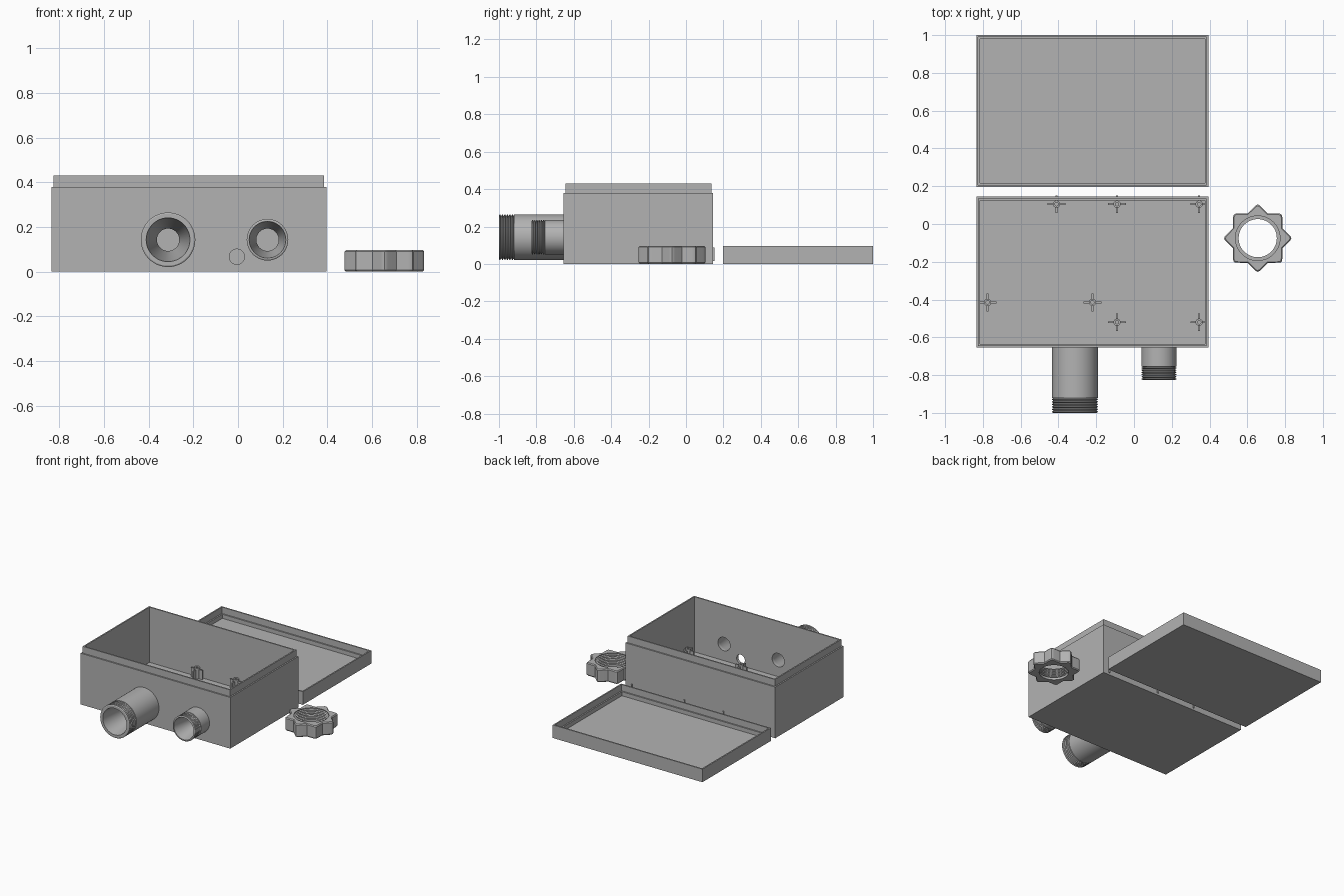
import bpy, bmesh, math
from mathutils import Vector

if "Cube" in bpy.data.objects:
    bpy.data.objects.remove(bpy.data.objects["Cube"])

grey = bpy.data.materials.new("grey plastic")
grey.diffuse_color = (0.45, 0.45, 0.45, 1)
grey.use_nodes = True
grey.node_tree.nodes["Principled BSDF"].inputs["Base Color"].default_value = grey.diffuse_color


def loft(name, rings, loop=False, smooth=False, loc=(0, 0, 0), rot=(0, 0, 0)):
    """Skin equal-length rings; cap the ends, or join last to first."""
    bm = bmesh.new()
    vs = [[bm.verts.new(p) for p in r] for r in rings]
    n = len(rings[0])
    pairs = list(zip(vs, vs[1:])) + ([(vs[-1], vs[0])] if loop else [])
    for a, b in pairs:
        for i in range(n):
            j = (i + 1) % n
            bm.faces.new((a[i], a[j], b[j], b[i]))
    if not loop:
        bm.faces.new(vs[0])
        bm.faces.new(vs[-1])
    bmesh.ops.recalc_face_normals(bm, faces=bm.faces[:])
    me = bpy.data.meshes.new(name)
    bm.to_mesh(me)
    bm.free()
    me.materials.append(grey)
    ob = bpy.data.objects.new(name, me)
    bpy.context.collection.objects.link(ob)
    ob.location, ob.rotation_euler = loc, rot
    if smooth:
        bpy.ops.object.select_all(action='DESELECT')
        ob.select_set(True)
        bpy.context.view_layer.objects.active = ob
        bpy.ops.object.shade_smooth_by_angle(angle=math.radians(25))
    return ob


def circle(r, z, n=48):
    return [(r * math.cos(2 * math.pi * i / n), r * math.sin(2 * math.pi * i / n), z)
            for i in range(n)]


def lathe(name, profile, n=48, **kw):
    return loft(name, [circle(r, z, n) for r, z in profile], **kw)


def tray(name, x0, x1, y0, y1, steps):
    """Open rectangular tray from (inset, height) steps."""
    return loft(name, [[(x0 + d, y0 + d, z), (x1 - d, y0 + d, z),
                        (x1 - d, y1 - d, z), (x0 + d, y1 - d, z)] for d, z in steps])


def cut(target, cutter):
    m = target.modifiers.new("cut", 'BOOLEAN')
    m.operation, m.solver, m.object = 'DIFFERENCE', 'EXACT', cutter
    cutter.hide_render = True
    cutter.hide_set(True)


def thread(r, depth, z0, z1, turns):
    """Sawtooth ridges between two heights."""
    p = (z1 - z0) / turns
    pts = []
    for i in range(turns):
        z = z0 + i * p
        pts += [(r - depth, z + 0.1 * p), (r, z + 0.5 * p), (r, z + 0.7 * p)]
    return pts


# Box with a stepped lip, and its lid lying open side up
box = tray("box", -0.835, 0.395, -0.655, 0.145,
           [(0, 0), (0, 0.38), (0.01, 0.38), (0.01, 0.43), (0.02, 0.43), (0.02, 0.02)])
tray("lid", -0.835, 0.395, 0.197, 1.0,
     [(0, 0), (0, 0.097), (0.01, 0.097), (0.01, 0.05), (0.02, 0.05), (0.02, 0.02)])

# Wall openings
FRONT = (math.pi / 2, 0, 0)
for label, x, z, r in (("large", -0.313, 0.143, 0.05), ("small", 0.132, 0.143, 0.05),
                       ("drain", -0.005, 0.067, 0.034)):
    cut(box, lathe(label + "_hole_cutter", [(r, -0.06), (r, 0.06)],
                   loc=(x, -0.655, z), rot=FRONT))

# Threaded spouts with tapered bores
for label, x, r, bore, z0, z1, turns in (("large", -0.313, 0.122, 0.098, 0.265, 0.345, 6),
                                         ("small", 0.132, 0.093, 0.082, 0.1, 0.17, 6)):
    prof = [(0.05, 0), (r, 0), (r, z0)] + thread(r, 0.009, z0, z1, turns)
    prof += [(r - 0.006, z1), (bore, z1)]
    lathe(label + "_spout", prof, loop=True, smooth=True, loc=(x, -0.655, 0.143), rot=FRONT)

# Screw posts with cross fins
for i, (x, y) in enumerate([(-0.41, 0.105), (-0.09, 0.105), (0.345, 0.105), (-0.775, -0.415),
                            (-0.22, -0.415), (-0.09, -0.52), (0.345, -0.52)]):
    lathe(f"post_{i}", [(0.009, 0.015), (0.019, 0.015), (0.019, 0.1), (0.009, 0.1)], n=20,
          loop=True, smooth=True, loc=(x, y, 0))
    for k in range(4):
        rect = [(0.014, -0.005), (0.047, -0.005), (0.047, 0.005), (0.014, 0.005)]
        loft(f"post_fin_{i}_{k}", [[(a, b, z) for a, b in rect] for z in (0.015, 0.088)],
             loc=(x, y, 0), rot=(0, 0, k * math.pi / 2))

# Star-shaped nut: eight rounded tips, threaded bore, retaining lip below
outline = []
for k in range(8):
    a = k * math.pi / 4
    u, v = Vector((math.cos(a), math.sin(a))), Vector((-math.sin(a), math.cos(a)))
    for ru, rv in ((0.168, -0.016), (0.175, -0.008), (0.178, 0),
                   (0.175, 0.008), (0.168, 0.016)):
        outline.append(u * ru + v * rv)
    b = a + math.pi / 8
    outline.append(Vector((math.cos(b), math.sin(b))) * 0.141)
NUT = (0.655, -0.075, 0)
nut = loft("star_nut", [[(p.x * s, p.y * s, z) for p in outline] for s, z in
                        ((0.96, 0), (1, 0.007), (1, 0.09), (0.96, 0.097))],
           smooth=True, loc=NUT)
cut(nut, lathe("nut_bore_cutter", [(0.101, -0.02), (0.101, 0.018), (0.118, 0.018)]
               + thread(0.126, 0.008, 0.02, 0.092, 6) + [(0.118, 0.093), (0.118, 0.12)],
               loc=NUT))
